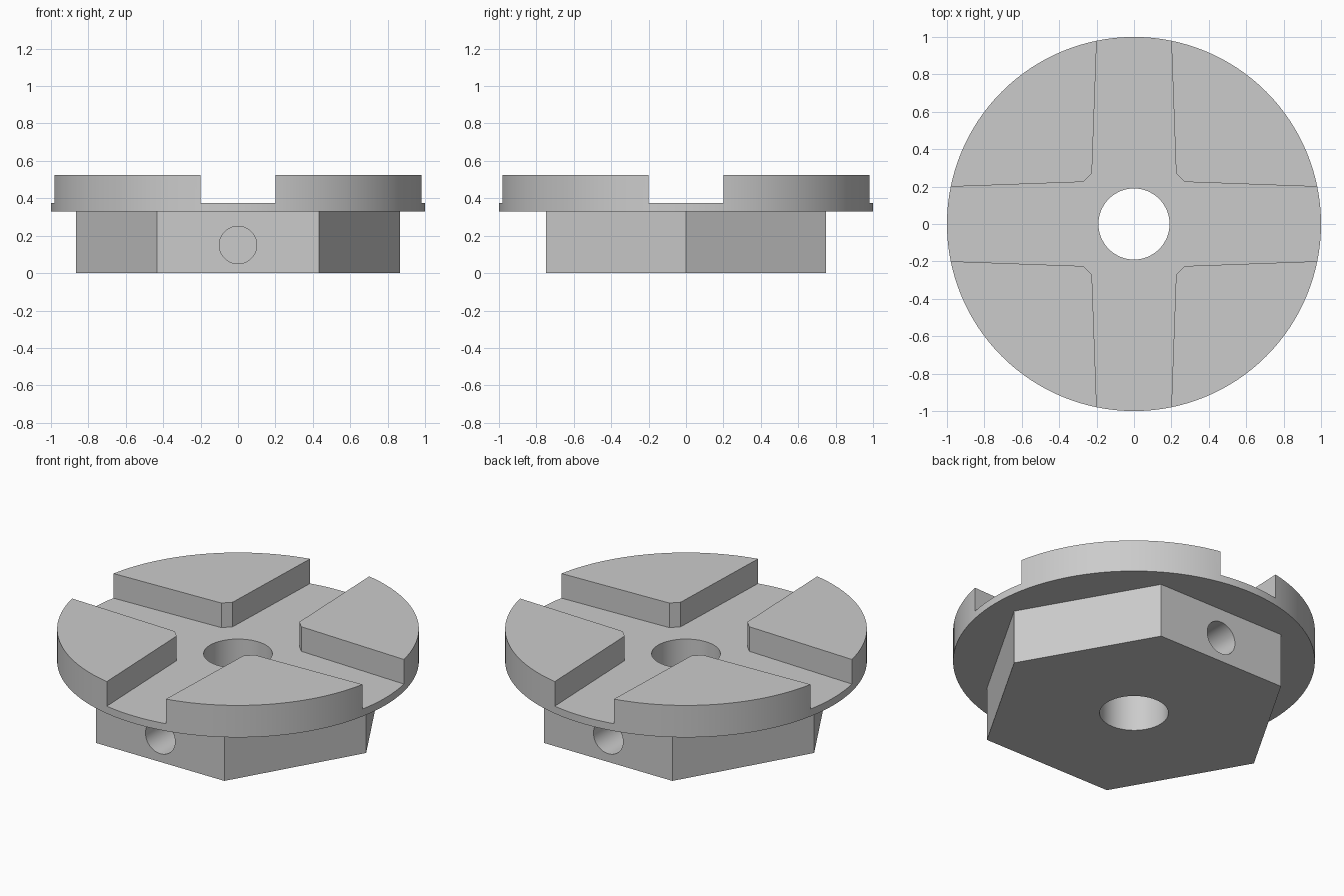
import bpy
import bmesh
from math import radians, cos, sin, pi
from mathutils import Matrix, Vector

if "Cube" in bpy.data.objects:
    bpy.data.objects.remove(bpy.data.objects["Cube"], do_unlink=True)

grey = bpy.data.materials.new("plain grey")
grey.use_nodes = True
GREY = (0.6, 0.6, 0.6, 1)
grey.diffuse_color = GREY
grey.node_tree.nodes["Principled BSDF"].inputs["Base Color"].default_value = GREY


def prism(name, points, bottom, top):
    """Extrude a flat outline from one height to another."""
    bm = bmesh.new()
    face = bm.faces.new([bm.verts.new((x, y, bottom)) for x, y in points])
    grown = bmesh.ops.extrude_face_region(bm, geom=[face])["geom"]
    verts = [v for v in grown if isinstance(v, bmesh.types.BMVert)]
    bmesh.ops.translate(bm, verts=verts, vec=(0, 0, top - bottom))
    bmesh.ops.recalc_face_normals(bm, faces=bm.faces)
    mesh = bpy.data.meshes.new(name)
    bm.to_mesh(mesh)
    bm.free()
    mesh.materials.append(grey)
    obj = bpy.data.objects.new(name, mesh)
    bpy.context.collection.objects.link(obj)
    return obj


def circle(radius, sides):
    return [(radius * cos(2 * pi * i / sides), radius * sin(2 * pi * i / sides))
            for i in range(sides)]


def combine(target, tool, operation):
    """Apply a boolean and throw the tool away."""
    bpy.context.view_layer.objects.active = target
    mod = target.modifiers.new(operation.lower(), "BOOLEAN")
    mod.operation = operation
    mod.solver = "EXACT"
    mod.object = tool
    bpy.ops.object.modifier_apply(modifier=mod.name)
    bpy.data.objects.remove(tool, do_unlink=True)


# Round plate, cut by a cross-shaped slot into four raised pads
hub = prism("slotted_hex_hub", circle(1, 128), 0.33, 0.525)
corner = [(1.1, 0.195), (0.27, 0.225), (0.225, 0.27), (0.195, 1.1)]
cross = [(Matrix.Rotation(radians(90 * q), 2) @ Vector(p))[:]
         for q in range(4) for p in corner]
combine(hub, prism("cross_cutter", cross, 0.375, 0.7), "DIFFERENCE")

# Hexagonal base with flat front and back
combine(hub, prism("hex_base", circle(0.865, 6), 0, 0.35), "UNION")

# Central bore
combine(hub, prism("bore_cutter", circle(0.19, 64), -0.1, 0.6), "DIFFERENCE")

# Blind cross holes in the front and back flats
for side in (-1, 1):
    drill = prism("drill_cutter", circle(0.1, 40), 0.4, 0.9)
    turn = Matrix.Rotation(radians(-90 * side), 4, "X")
    drill.data.transform(Matrix.Translation((0, 0, 0.15)) @ turn)
    combine(hub, drill, "DIFFERENCE")

# Smooth round walls, keep edges crisp
bpy.ops.object.select_all(action="DESELECT")
hub.select_set(True)
bpy.context.view_layer.objects.active = hub
bpy.ops.object.shade_smooth_by_angle(angle=radians(30))
